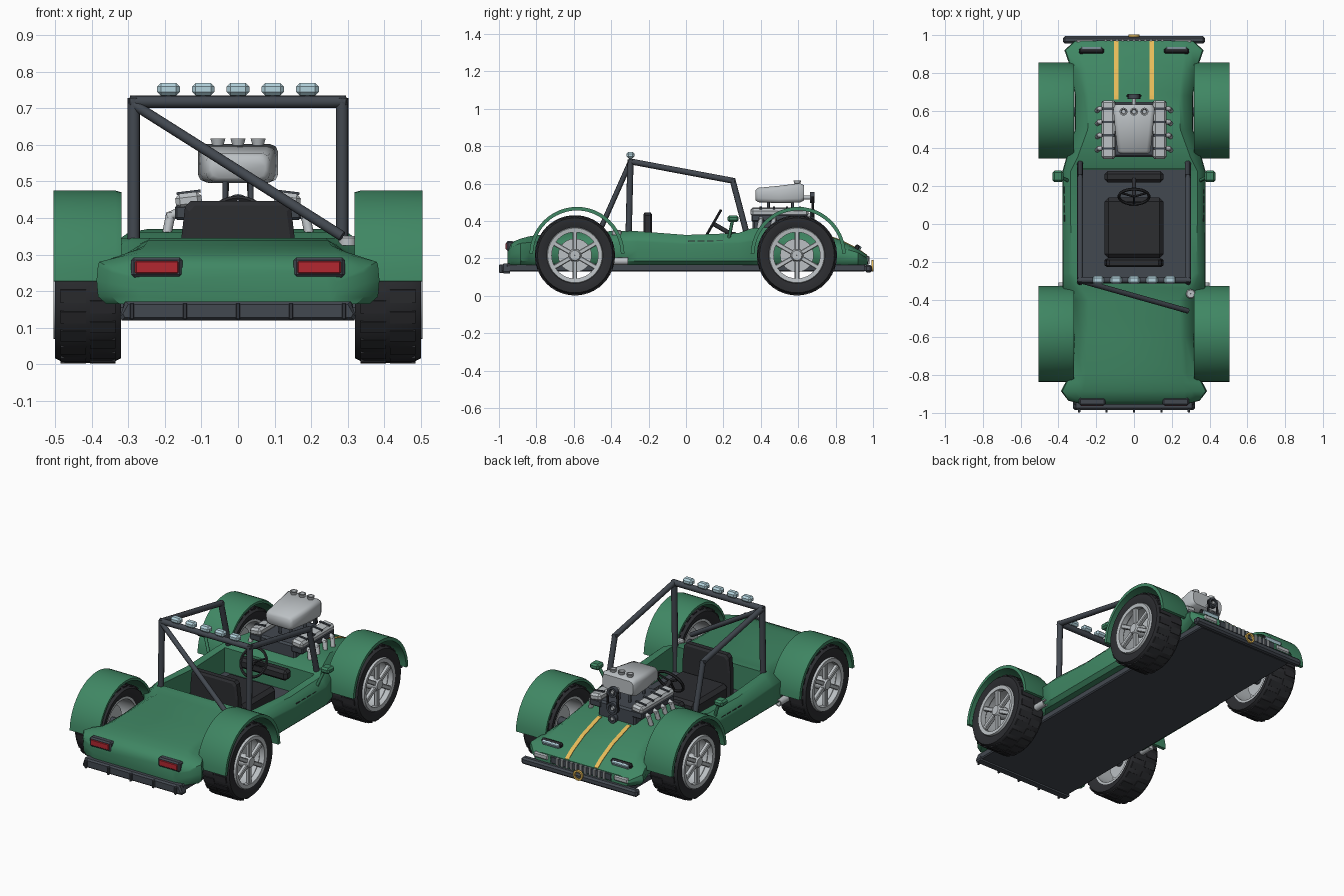
import bpy, bmesh, math
from mathutils import Vector, Matrix, Euler

if "Cube" in bpy.data.objects:
    bpy.data.objects.remove(bpy.data.objects["Cube"])

def mat(name, r, g, b):
    m = bpy.data.materials.new(name)
    m.diffuse_color = (r, g, b, 1)
    m.use_nodes = True
    m.node_tree.nodes["Principled BSDF"].inputs["Base Color"].default_value = m.diffuse_color
    return m

GREEN = mat("green_paint", .05, .24, .125)
DARK = mat("dark", .025, .026, .03)
STEEL = mat("dark_steel", .055, .065, .08)
CHROME = mat("light_metal", .5, .53, .55)
RED = mat("red", .45, .02, .03)
YELLOW = mat("yellow", .8, .5, .1)
GLASS = mat("pale_glass", .45, .65, .72)

def finish(name, bm, m, smooth=35):
    bmesh.ops.recalc_face_normals(bm, faces=bm.faces)
    me = bpy.data.meshes.new(name)
    bm.to_mesh(me)
    bm.free()
    ob = bpy.data.objects.new(name, me)
    bpy.context.collection.objects.link(ob)
    me.materials.append(m)
    bpy.ops.object.select_all(action='DESELECT')
    bpy.context.view_layer.objects.active = ob
    ob.select_set(True)
    if smooth:
        bpy.ops.object.shade_smooth_by_angle(angle=math.radians(smooth))
    return ob

def box(name, loc, size, m, rot=(0, 0, 0), bev=0.006):
    bm = bmesh.new()
    bmesh.ops.create_cube(bm, size=1)
    bmesh.ops.scale(bm, vec=size, verts=bm.verts)
    if bev:
        bmesh.ops.bevel(bm, geom=bm.edges[:], offset=bev, segments=1, affect='EDGES')
    bmesh.ops.transform(bm, matrix=Matrix.Translation(loc) @ Euler(rot).to_matrix().to_4x4(), verts=bm.verts)
    return finish(name, bm, m, 0)

def loft(name, rings, m, smooth=35, closed=False):
    bm = bmesh.new()
    vs = [[bm.verts.new(p) for p in r] for r in rings]
    n = len(rings[0])
    pairs = list(zip(vs, vs[1:])) + ([(vs[-1], vs[0])] if closed else [])
    for a, b in pairs:
        for i in range(n):
            j = (i + 1) % n
            bm.faces.new((a[i], a[j], b[j], b[i]))
    if not closed:
        bm.faces.new(vs[0])
        bm.faces.new(vs[-1])
    return finish(name, bm, m, smooth)

def mirrored(half, y):
    return [(x, y, z) for x, z in half] + [(-x, y, z) for x, z in reversed(half)]

def lathe(name, profile, m, loc, axis=(1, 0, 0), n=32):
    q = Vector((1, 0, 0)).rotation_difference(Vector(axis))
    rings = []
    for k in range(n):
        a = math.tau * k / n
        rings.append([Vector(loc) + q @ Vector((h, r * math.cos(a), r * math.sin(a))) for r, h in profile])
    return loft(name, rings, m, 35, True)

def tube(name, a, b, r, m, n=10):
    a, b = Vector(a), Vector(b)
    d = (b - a).normalized()
    u = d.orthogonal().normalized()
    v = d.cross(u)
    return loft(name, [[p + r * (u * math.cos(math.tau * j / n) + v * math.sin(math.tau * j / n))
                        for j in range(n)] for p in (a, b)], m, 50)

def pipe(name, pts, r, m, n=10):
    for a, b in zip(pts, pts[1:]):
        d = (Vector(b) - Vector(a)).normalized() * r * .6
        tube(name, Vector(a) - d, Vector(b) + d, r, m, n)

# Body shell: y, lower half width, shoulder z, top half width, top z
sections = [(-.955, .27, .235, .22, .262), (-.935, .345, .26, .265, .285), (-.885, .383, .28, .27, .305),
            (-.84, .36, .285, .26, .317), (-.79, .32, .287, .255, .325), (-.6, .315, .29, .245, .34),
            (-.4, .33, .29, .24, .345),
            (-.34, .375, .3, .28, .345), (-.26, .375, .3, .33, .345), (0, .375, .285, .335, .325),
            (.28, .375, .29, .335, .335), (.35, .355, .3, .3, .36), (.5, .31, .3, .245, .37),
            (.68, .31, .28, .24, .345), (.82, .33, .26, .255, .3), (.92, .365, .23, .27, .25), (.97, .31, .2, .25, .215)]
rings = []
for y, wl, zs, wt, zt in sections:
    rings.append(mirrored([(wl * .94, .165), (wl, .185), (wl * 1.01, zs * .5 + .09), (wl, zs - .01), (wl * .97 + wt * .03, zs),
                           (wl * .35 + wt * .65, zs * .3 + zt * .7), (wt, zt)], y))
body = loft("body_shell", rings, GREEN, 40)
cutter = box("cockpit_cutter", (0, -.005, .43), (.58, .59, .5), GREEN, bev=0)
cutter.hide_render = True
mod = body.modifiers.new("cockpit", 'BOOLEAN')
mod.operation, mod.object, mod.solver = 'DIFFERENCE', cutter, 'EXACT'
bpy.context.view_layer.objects.active = body
bpy.ops.object.modifier_apply(modifier="cockpit")
bpy.data.objects.remove(cutter)
box("chassis_plate", (0, 0, .15), (.63, 1.92, .04), STEEL)
box("cockpit_floor", (0, -.005, .187), (.575, .585, .02), STEEL, bev=0)

# Wheels and fenders
TYRE = [(.142, .345), (.17, .325), (.19, .32), (.2, .32), (.212, .345), (.212, .475), (.2, .5), (.19, .5), (.17, .5), (.142, .49)]
RIM = [(.15, .34), (.15, .495), (.146, .505), (.124, .502), (.124, .47), (.136, .46), (.136, .34)]
for s in (-1, 1):
    for end, yc, fy in (("rear", -.594, -.583), ("front", .593, .6)):
        c = Vector((0, yc, .216))
        tag = end + ("_right" if s > 0 else "_left")
        lathe("tyre_" + tag, [(r, s * h) for r, h in TYRE], DARK, c, n=40)
        lathe("rim_" + tag, [(r, s * h) for r, h in RIM], CHROME, c, n=40)
        lathe("hub_" + tag, [(.001, s * .505), (.027, s * .505), (.037, s * .49), (.037, s * .44), (.001, s * .44)], CHROME, c, n=12)
        lathe("brake_disc_" + tag, [(.001, s * .42), (.09, s * .42), (.09, s * .4), (.001, s * .4)], CHROME, c, n=24)
        tube("axle_" + tag, c + Vector((s * .28, 0, 0)), c + Vector((s * .45, 0, 0)), .025, STEEL)
        for k in range(6):
            a = math.tau * (k + .5) / 6
            R = Vector((s * .485, .08 * math.cos(a), .08 * math.sin(a)))
            box("spoke_" + tag, c + R, (.024, .11, .025), CHROME, (a, 0, 0), .004)
        for k in range(22):
            for side in (0, 1):
                a = math.tau * (k + .5 * side) / 22
                p = Vector((s * (.37 + .08 * side), .21 * math.cos(a), .21 * math.sin(a)))
                box("tread_" + tag, c + p, (.07, .008, .036), DARK, (a, 0, 0), 0)
        arch = []
        for k in range(25):
            a = math.radians(2 + 176 * k / 24)
            arch.append([(s * x, fy + (q - .003) * math.cos(a), .218 + q * math.sin(a))
                         for x, q in ((.318, .252), (.335, .257), (.505, .257), (.505, .238), (.318, .238))])
        loft("fender_" + tag, arch, GREEN, 30)

# Roll cage with light bar
X = .285
pipe("main_hoop", [(-X, -.31, .2), (-X, -.297, .718), (X, -.297, .718), (X, -.31, .2)], .017, STEEL)
tube("diagonal_brace", (-X, -.3, .71), (X, -.46, .35), .014, STEEL)
for s in (-1, 1):
    pipe("side_rail", [(s * X, -.297, .718), (s * X, .25, .615), (s * X, .325, .33)], .016, STEEL)
for k in range(5):
    x = -.19 + .095 * k
    box("roof_light", (x, -.297, .752), (.062, .042, .034), GLASS, bev=.01)
    tube("roof_light_foot", (x, -.297, .72), (x, -.297, .745), .008, STEEL, 8)

# Seat, dash and steering wheel
box("seat_cushion", (0, -.02, .24), (.31, .32, .1), DARK, bev=.02)
loft("seat_back", [mirrored([(.155 - i, .2), (.155 - i, .345), (.145 - i, .43 - i), (.13 - i, .446 - i)], y)
                   for y, i in ((-.228, .012), (-.22, 0), (-.19, 0), (-.182, .012))], DARK, 0)
box("dashboard", (0, .25, .31), (.31, .06, .06), DARK, bev=.015)
tilt = Vector((0, -.87, .5)).normalized()
ring = [(.08 + .008 * math.cos(math.tau * i / 6), .008 * math.sin(math.tau * i / 6)) for i in range(6)]
wc = Vector((0, .145, .385))
lathe("steering_wheel", ring, DARK, wc, tilt, 24)
tube("steering_column", wc, wc - tilt * .13, .012, DARK)
for k in range(3):
    a = math.tau * k / 3 - math.pi / 2
    tube("wheel_spoke", wc, wc + Vector((.08 * math.cos(a), .04 * math.sin(a), .069 * math.sin(a))), .006, DARK, 6)

# Engine
box("engine_block", (0, .5, .375), (.24, .29, .12), STEEL, bev=.01)
for s in (-1, 1):
    box("cylinder_head", (s * .135, .5, .415), (.075, .3, .04), STEEL)
    box("valve_cover", (s * .135, .5, .448), (.072, .31, .042), CHROME, (0, s * .12, 0), .012)
    for k in range(4):
        y = .4 + .07 * k
        pipe("exhaust_header", [(s * .15, y, .42), (s * .185, y, .405), (s * .2, y - .015, .33)], .013, CHROME, 8)
        box("valve_cover_rib", (s * .135, y, .47), (.066, .012, .008), STEEL, (0, s * .12, 0), 0)
    for y in (.44, .57):
        tube("scoop_post", (s * .035, y, .42), (s * .035, y, .51), .008, STEEL, 8)
scoop = []
for y, w, z0, z1 in ((.372, .075, .51, .565), (.385, .088, .5, .577), (.5, .1, .495, .588), (.61, .11, .498, .602), (.632, .1, .51, .59)):
    c = .022
    scoop.append(mirrored([(w - c, z0), (w - c * .3, z0 + c * .3), (w, z0 + c), (w, z1 - c), (w - c * .3, z1 - c * .3), (w - c, z1)], y))
loft("air_scoop", scoop, CHROME, 50)
for k in (-1, 0, 1):
    lathe("intake_stack", [(.014, 0), (.021, .025), (.015, .025), (.008, 0)], CHROME, (k * .055, .595, .592), (0, 0, 1), 14)
for z, r in ((.525, .03), (.43, .035), (.37, .025)):
    lathe("pulley", [(r - .012, -.012), (r, -.012), (r, .012), (r - .012, .012)], STEEL, (0, .675, z), (0, 1, 0), 20)
    tube("pulley_shaft", (0, .62, z), (0, .685, z), .01, CHROME)
for s in (-1, 1):
    tube("drive_belt", (s * .03, .678, .53), (s * .034, .678, .42), .007, DARK, 6)

# Rear: lamps and bumper with fins
loft("rear_bumper", [mirrored([(w, .12 + i), (w + .005, .13 + i), (w - .01, .172 - i)], y)
                     for y, w, i in ((-.985, .31, .008), (-.975, .318, 0), (-.94, .318, 0))], STEEL, 0)
for x in (-.29, -.145, 0, .145, .29):
    box("bumper_fin", (x, -.984, .145), (.012, .03, .045), STEEL, bev=.003)
for s in (-1, 1):
    box("tail_lamp_frame", (s * .222, -.94, .265), (.14, .04, .055), STEEL, bev=.008)
    box("tail_lamp", (s * .222, -.957, .265), (.118, .014, .034), RED, bev=.003)

# Front: bumper, grille, lamps, stripes
box("front_bumper", (0, .975, .145), (.75, .04, .04), STEEL, bev=.01)
lathe("tow_ring", [(.02, -.006), (.03, -.006), (.03, .006), (.02, .006)], YELLOW, (0, .997, .16), (0, 1, 0), 20)
box("grille_back", (0, .965, .19), (.4, .018, .046), STEEL)
for k in range(11):
    box("grille_slat", (-.15 + .03 * k, .974, .19), (.014, .012, .044), CHROME, bev=.002)
for s in (-1, 1):
    box("headlamp_housing", (s * .225, .915, .258), (.13, .025, .03), DARK, (-.5, 0, 0))
    box("headlamp", (s * .225, .926, .254), (.11, .018, .026), GLASS, (-.5, 0, 0), .004)
    box("side_lamp", (s * .26, .962, .195), (.09, .03, .03), CHROME)
    tops = ((.66, .349), (.68, .345), (.82, .3), (.92, .25), (.968, .216))
    loft("hood_stripe", [[(s * .095 + dx, y, z + dz) for dx, dz in ((-.012, -.003), (.012, -.003), (.012, .003), (-.012, .003))]
                         for y, z in tops], YELLOW, 0)

# Side details: mirrors, vents, tail pipes, fuel cap
    tube("mirror_stalk", (s * .35, .23, .31), (s * .39, .25, .41), .009, GREEN, 8)
    box("mirror", (s * .402, .252, .412), (.058, .06, .035), GREEN, bev=.01)
    for k in range(4):
        box("side_vent", (s * .364, .03 + .05 * k, .289), (.014, .036, .01), DARK, bev=0)
    lathe("tail_pipe", [(.013, -.42), (.02, -.42), (.02, -.31), (.013, -.31)], CHROME, (s * .38, 0, .185), (0, 1, 0), 16)
lathe("fuel_cap", [(.001, 0), (.025, 0), (.025, .02), (.02, .026), (.001, .026)], CHROME, (.3, -.37, .325), (0, 0, 1), 20)
